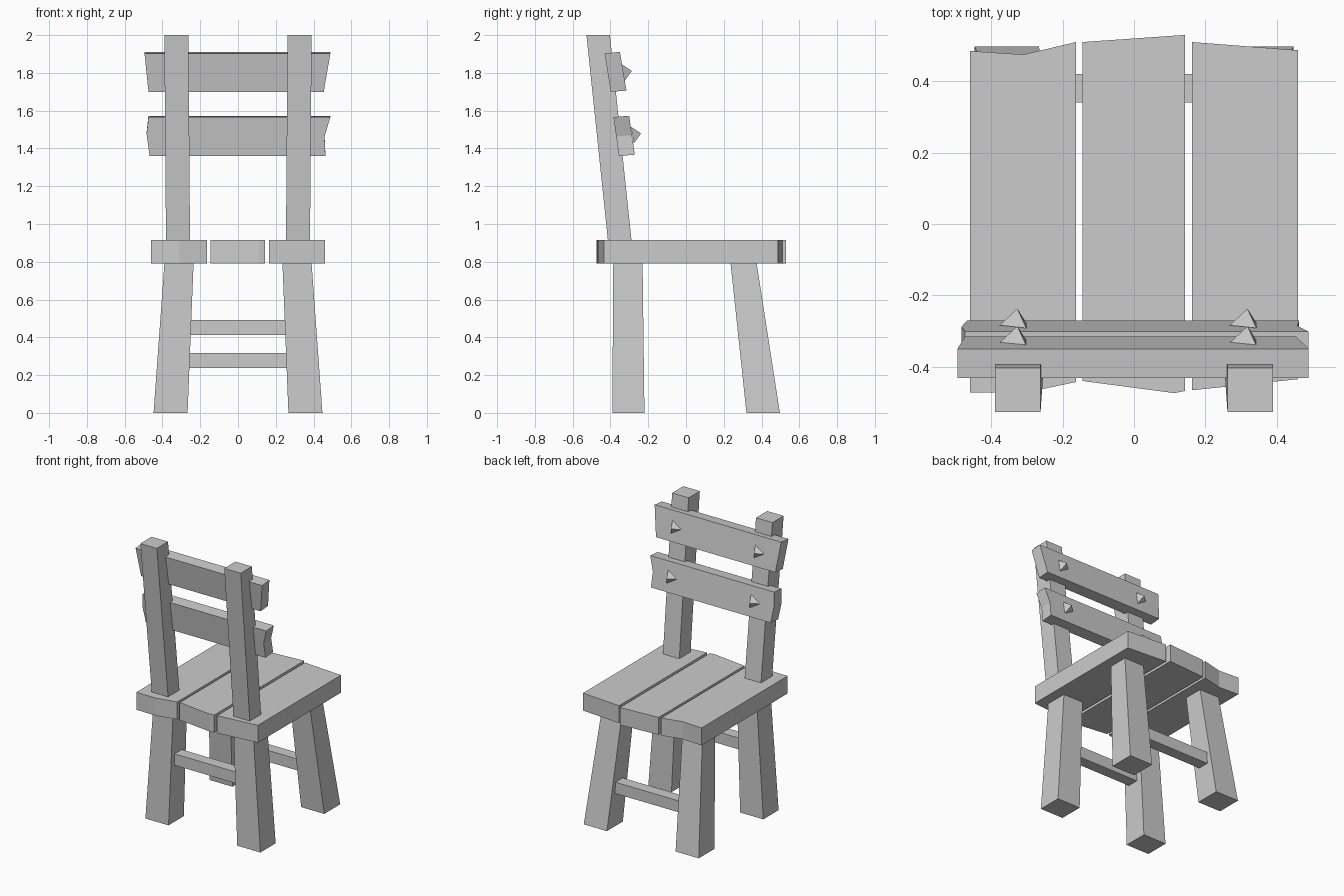
import bpy, bmesh
from mathutils import Vector, Matrix

if "Cube" in bpy.data.objects:
    bpy.data.objects.remove(bpy.data.objects["Cube"])


def loft(name, ring_a, ring_b):
    """Solid between two matching outlines."""
    bm = bmesh.new()
    a = [bm.verts.new(p) for p in ring_a]
    b = [bm.verts.new(p) for p in ring_b]
    n = len(a)
    bm.faces.new(a)
    bm.faces.new(b[::-1])
    for i in range(n):
        bm.faces.new((a[i], b[i], b[(i + 1) % n], a[(i + 1) % n]))
    bmesh.ops.recalc_face_normals(bm, faces=bm.faces)
    me = bpy.data.meshes.new(name)
    bm.to_mesh(me)
    bm.free()
    ob = bpy.data.objects.new(name, me)
    bpy.context.collection.objects.link(ob)
    return ob


def rect(x0, x1, y0, y1, z):
    return [(x0, y0, z), (x1, y0, z), (x1, y1, z), (x0, y1, z)]


def mirrored_beam(name, low, high):
    """Tapered beam on the right, mirrored to the left."""
    ob = loft(name, rect(*low), rect(*high))
    ob.modifiers.new("mirror", 'MIRROR')


# legs and back posts
mirrored_beam("rear_legs", (0.267, 0.447, -0.39, -0.22, 0), (0.235, 0.389, -0.385, -0.23, 0.80))
mirrored_beam("front_legs", (0.267, 0.447, 0.32, 0.497, 0), (0.235, 0.389, 0.235, 0.373, 0.80))
mirrored_beam("back_posts", (0.254, 0.381, -0.412, -0.287, 0.90), (0.262, 0.390, -0.527, -0.403, 2.0))

# stretchers between the legs
loft("rear_stretcher", rect(-0.28, 0.28, -0.35, -0.27, 0.412), rect(-0.28, 0.28, -0.35, -0.27, 0.492))
loft("front_stretcher", rect(-0.28, 0.28, 0.34, 0.42, 0.238), rect(-0.28, 0.28, 0.34, 0.42, 0.318))

# seat planks with rough-cut ends
planks = {
    "seat_plank_left": [(-0.46, -0.472), (-0.31, -0.474), (-0.163, -0.443),
                        (-0.163, 0.51), (-0.31, 0.475), (-0.46, 0.485)],
    "seat_plank_middle": [(-0.145, -0.44), (0.113, -0.474), (0.143, -0.468),
                          (0.143, 0.53), (-0.145, 0.51)],
    "seat_plank_right": [(0.163, -0.466), (0.46, -0.435), (0.46, 0.487), (0.163, 0.51)],
}
for name, pts in planks.items():
    loft(name, [(x, y, 0.792) for x, y in pts], [(x, y, 0.915) for x, y in pts])


# backrest slats: outline points are (x, height 0..1) on a tilted slab
def slat(name, outline, back, front):
    rings = [[(x, *Vector(lo).lerp(Vector(hi), t)) for x, t in outline]
             for lo, hi in (back, front)]
    loft(name, *rings)


slat("upper_slat", [(-0.474, 0), (0.454, 0), (0.489, 1), (-0.495, 1)],
     ((-0.398, 1.70), (-0.431, 1.903)), ((-0.315, 1.706), (-0.350, 1.911)))
slat("lower_slat", [(-0.468, 0), (0.463, 0), (0.458, 0.5), (0.489, 1), (-0.474, 1), (-0.484, 0.57)],
     ((-0.355, 1.36), (-0.384, 1.566)), ((-0.271, 1.367), (-0.301, 1.573)))

# three-sided pegs on the slats
for level, y, z in (("upper", -0.328, 1.803), ("lower", -0.279, 1.472)):
    for side, x in (("left", -0.327), ("right", 0.318)):
        tilt = Vector((0, 0.985, 0.17))
        across = Vector((-1, 0, 0))
        up = tilt.cross(across)
        r = 0.05
        base = [Vector((x, y, z)) + across * (r * c) + up * (r * s) - tilt * 0.005
                for c, s in ((1, 0), (-0.5, 0.9), (-0.5, -0.9))]
        tip = Vector((x, y, z)) + tilt * 0.042
        me = bpy.data.meshes.new(f"{level}_{side}_peg")
        me.from_pydata(base + [tip], [], [(2, 1, 0), (0, 1, 3), (1, 2, 3), (2, 0, 3)])
        ob = bpy.data.objects.new(me.name, me)
        bpy.context.collection.objects.link(ob)
